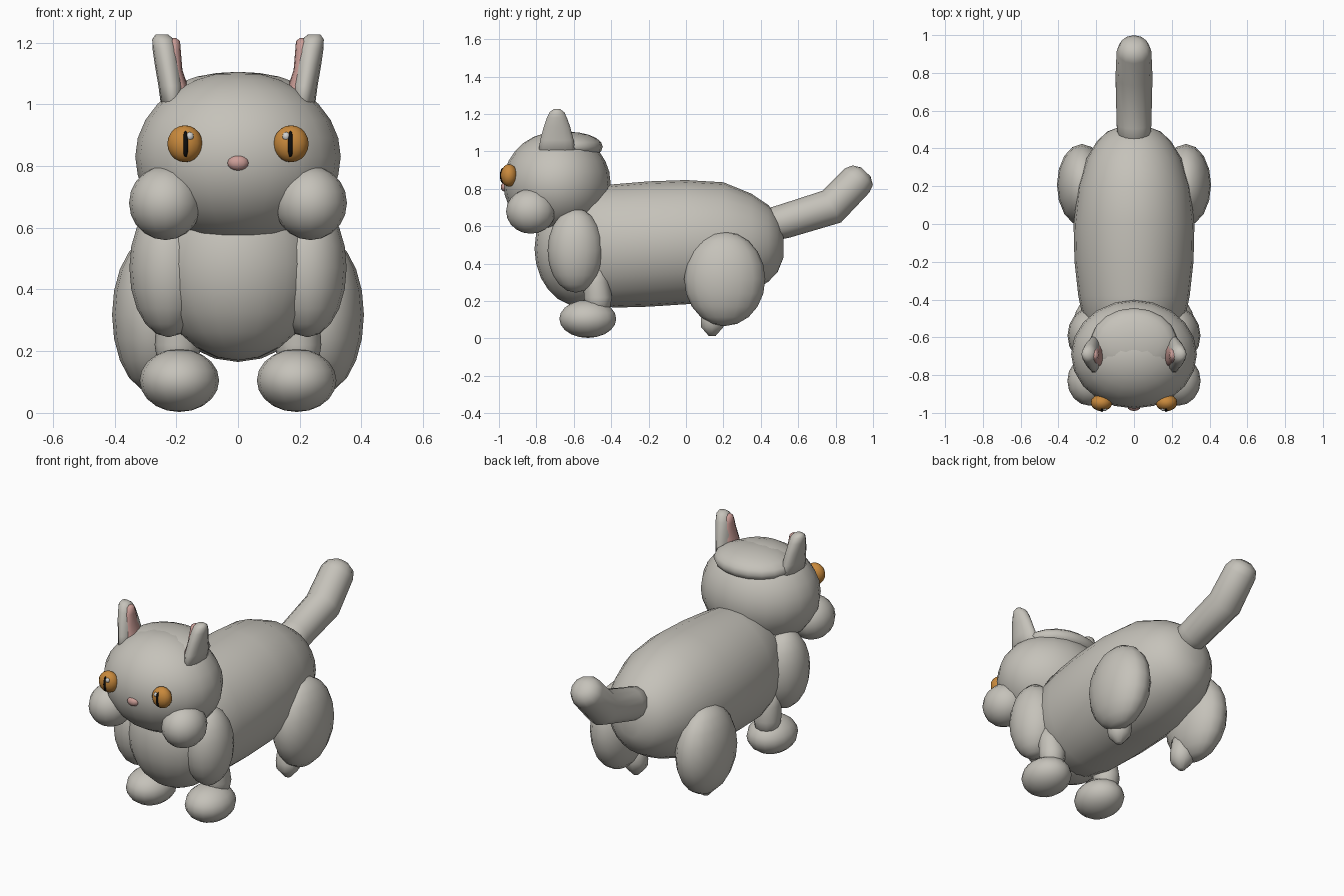
import bpy, bmesh, math
from mathutils import Vector


def material(name, rgb):
    m = bpy.data.materials.new(name)
    m.diffuse_color = (*rgb, 1)
    return m


FUR = material("warm grey fur", (0.56, 0.54, 0.49))
PINK = material("soft pink", (0.60, 0.34, 0.31))
AMBER = material("amber", (0.58, 0.25, 0.045))
BLACK = material("black", (0.004, 0.004, 0.004))
GLINT = material("pale glint", (0.62, 0.62, 0.60))


def finish(name, bm, mat):
    bmesh.ops.recalc_face_normals(bm, faces=bm.faces)
    me = bpy.data.meshes.new(name)
    bm.to_mesh(me)
    bm.free()
    me.materials.append(mat)
    me.polygons.foreach_set("use_smooth", [True] * len(me.polygons))
    ob = bpy.data.objects.new(name, me)
    bpy.context.collection.objects.link(ob)
    return ob


def ball(name, centre, radii, mat=FUR, seg=16, rings=10):
    bm = bmesh.new()
    bmesh.ops.create_uvsphere(bm, u_segments=seg, v_segments=rings, radius=1)
    for v in bm.verts:
        v.co = Vector(c + r * p for c, r, p in zip(centre, radii, v.co))
    return finish(name, bm, mat)


def loft(name, rings, mat=FUR, n=16):
    """Skin elliptical rings, each given as (centre, half-axis a, half-axis b)."""
    bm = bmesh.new()
    loops = []
    for c, a, b in rings:
        c, a, b = Vector(c), Vector(a), Vector(b)
        angles = [2 * math.pi * i / n for i in range(n)]
        loops.append([bm.verts.new(c + a * math.cos(t) + b * math.sin(t)) for t in angles])
    for p, q in zip(loops, loops[1:]):
        for i in range(n):
            j = (i + 1) % n
            bm.faces.new((p[i], p[j], q[j], q[i]))
    bm.faces.new(loops[0])
    bm.faces.new(loops[-1])
    return finish(name, bm, mat)


# Torso: rings along y (y, centre z, half width, half height)
torso = [(-0.66, 0.50, 0.12, 0.17), (-0.60, 0.50, 0.21, 0.26), (-0.50, 0.495, 0.27, 0.315),
         (-0.38, 0.495, 0.295, 0.33), (-0.20, 0.505, 0.315, 0.335), (0.0, 0.515, 0.32, 0.332),
         (0.20, 0.515, 0.297, 0.32), (0.35, 0.512, 0.25, 0.262), (0.44, 0.508, 0.195, 0.205),
         (0.49, 0.505, 0.14, 0.15), (0.52, 0.50, 0.06, 0.07)]
loft("body", [((0, y, z), (rx, 0, 0), (0, 0, rz)) for y, z, rx, rz in torso], n=24)
ball("chest", (0, -0.56, 0.48), (0.27, 0.25, 0.31), seg=20, rings=12)

# Tail: bent tube in the yz plane (y, z, direction in degrees, radius)
tail = [(0.38, 0.59, 14, 0.085), (0.53, 0.628, 17, 0.092), (0.78, 0.705, 30, 0.098),
        (0.915, 0.845, 46, 0.092), (0.945, 0.873, 46, 0.075), (0.962, 0.89, 46, 0.035)]
loft("tail", [((0, y, z), (r, 0, 0),
               (0, -r * math.sin(math.radians(d)), r * math.cos(math.radians(d))))
              for y, z, d, r in tail], n=12)

# Head
ball("head", (0, -0.69, 0.83), (0.333, 0.287, 0.275), seg=20, rings=14)
ball("crown", (0, -0.63, 1.025), (0.23, 0.185, 0.08), seg=18)
ball("nose", (0, -0.968, 0.81), (0.035, 0.022, 0.025), PINK, 12, 8)

for side, s in (("left", 1), ("right", -1)):
    # Face
    ball(side + "_cheek", (s * 0.235, -0.83, 0.68), (0.118, 0.132, 0.12))
    ball(side + "_eye", (s * 0.172, -0.946, 0.872), (0.057, 0.045, 0.06), AMBER)
    ball(side + "_pupil", (s * 0.17, -0.977, 0.871), (0.011, 0.018, 0.043), BLACK, 12, 8)
    ball(side + "_eye_glint", (s * 0.156, -0.98, 0.896), (0.013, 0.011, 0.014), GLINT, 10, 6)

    # Ears: flattened cones leaning outwards (z, centre x, half x, half y)
    ear = [(0.97, 0.208, 0.038, 0.105), (1.06, 0.216, 0.042, 0.092), (1.13, 0.228, 0.042, 0.073),
           (1.18, 0.236, 0.041, 0.055), (1.21, 0.242, 0.036, 0.040), (1.226, 0.247, 0.020, 0.018)]
    loft(side + "_ear", [((s * x, -0.69, z), (rx, 0, 0), (0, ry, 0)) for z, x, rx, ry in ear], n=14)
    inner = [(1.0, 0.175, 0.025, 0.058), (1.05, 0.186, 0.027, 0.058), (1.11, 0.201, 0.021, 0.050),
             (1.17, 0.207, 0.022, 0.038), (1.205, 0.208, 0.020, 0.024), (1.214, 0.21, 0.010, 0.010)]
    loft(side + "_inner_ear", [((s * x, -0.695, z), (rx, 0, 0), (0, ry, 0))
                               for z, x, rx, ry in inner], PINK, 12)

    # Front leg
    ball(side + "_shoulder", (s * 0.225, -0.59, 0.47), (0.127, 0.15, 0.225))
    loft(side + "_front_leg", [((s * 0.195, y, z), (r, 0, 0), (0, r, 0)) for z, y, r in
                               ((0.40, -0.49, 0.06), (0.30, -0.48, 0.07),
                                (0.22, -0.47, 0.075), (0.12, -0.475, 0.06))], n=12)
    ball(side + "_front_paw", (s * 0.19, -0.525, 0.105), (0.129, 0.152, 0.102))

    # Hind leg
    ball(side + "_thigh", (s * 0.275, 0.207, 0.318), (0.133, 0.217, 0.252))
    loft(side + "_hind_foot", [((s * 0.225, y, z), (r, 0, 0), (0, r, 0)) for z, y, r in
                               ((0.22, 0.15, 0.055), (0.10, 0.145, 0.068),
                                (0.06, 0.14, 0.062), (0.012, 0.14, 0.018))], n=10)
